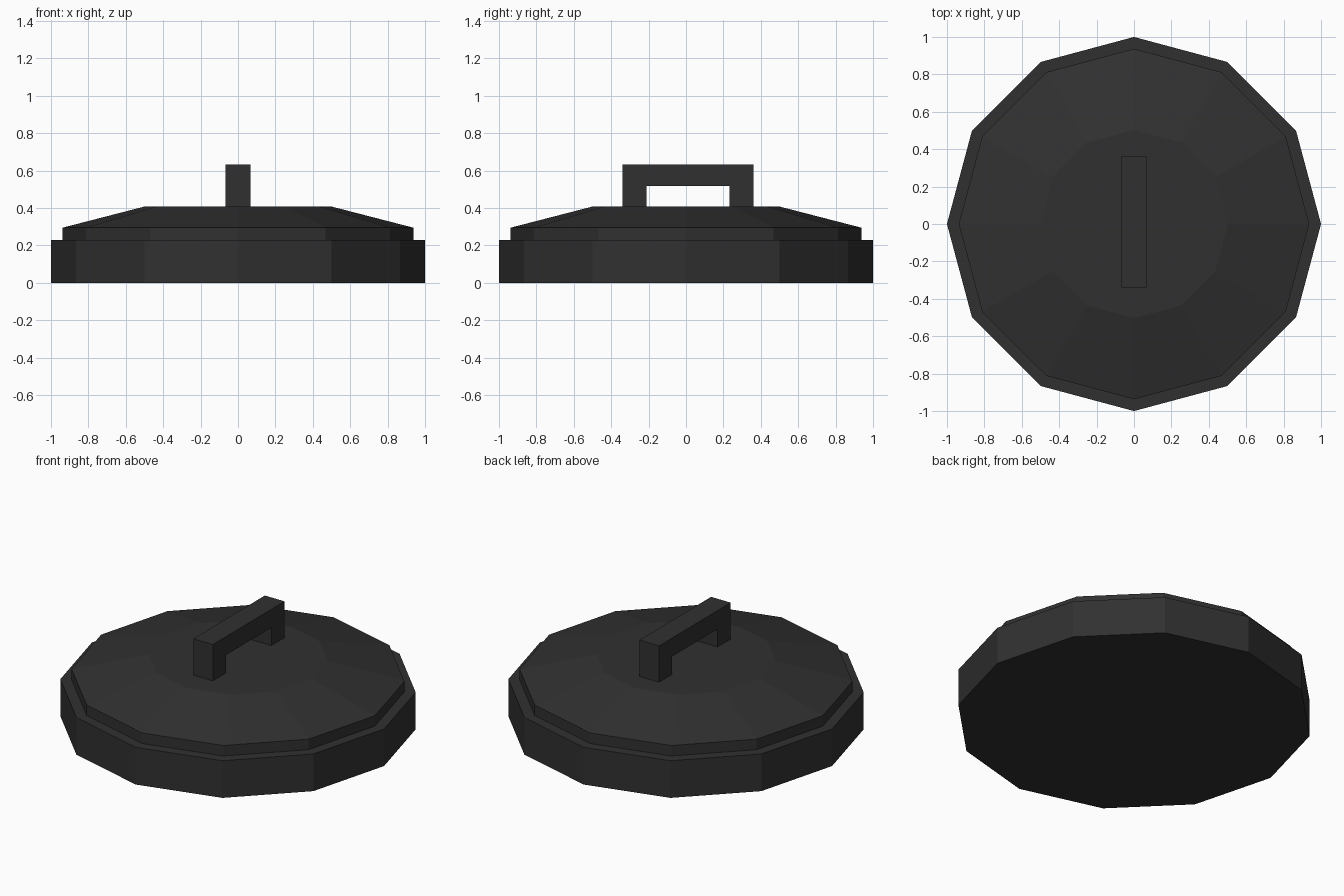
import bpy, bmesh, math

if "Cube" in bpy.data.objects:
    bpy.data.objects.remove(bpy.data.objects["Cube"])

mat = bpy.data.materials.new("dark_iron")
mat.diffuse_color = (0.03, 0.03, 0.03, 1)
mat.use_nodes = True
mat.node_tree.nodes["Principled BSDF"].inputs["Base Color"].default_value = mat.diffuse_color


def make_object(name, bm):
    bmesh.ops.recalc_face_normals(bm, faces=bm.faces[:])
    mesh = bpy.data.meshes.new(name)
    bm.to_mesh(mesh)
    bm.free()
    mesh.materials.append(mat)
    obj = bpy.data.objects.new(name, mesh)
    bpy.context.collection.objects.link(obj)
    return obj


def lathe(name, profile, sides=12):
    """Closed, flat-sided solid from (radius, z) points, capped at both ends."""
    bm = bmesh.new()
    rings = [[bm.verts.new((r * math.cos(math.tau * i / sides),
                            r * math.sin(math.tau * i / sides), z))
              for i in range(sides)] for r, z in profile]
    for a, b in zip(rings, rings[1:]):
        for i in range(sides):
            j = (i + 1) % sides
            bm.faces.new((a[i], a[j], b[j], b[i]))
    bm.faces.new(rings[0])
    bm.faces.new(rings[-1])
    return make_object(name, bm)


def extrude_x(name, outline, x0, x1):
    """Solid from a (y, z) outline extruded along x."""
    bm = bmesh.new()
    face = bm.faces.new([bm.verts.new((x0, y, z)) for y, z in outline])
    ext = bmesh.ops.extrude_face_region(bm, geom=[face])["geom"]
    moved = [v for v in ext if isinstance(v, bmesh.types.BMVert)]
    bmesh.ops.translate(bm, verts=moved, vec=(x1 - x0, 0, 0))
    return make_object(name, bm)


# Stepped, twelve-sided cover with a sloping top
lathe("cover", [(1.0, 0.0), (1.0, 0.23), (0.937, 0.23),
                (0.937, 0.295), (0.503, 0.407)])

# Square-section bridge handle
extrude_x("handle", [(-0.34, 0.407), (-0.34, 0.632), (0.36, 0.632), (0.36, 0.407),
                     (0.232, 0.407), (0.232, 0.518), (-0.212, 0.518), (-0.212, 0.407)],
          -0.068, 0.066)
